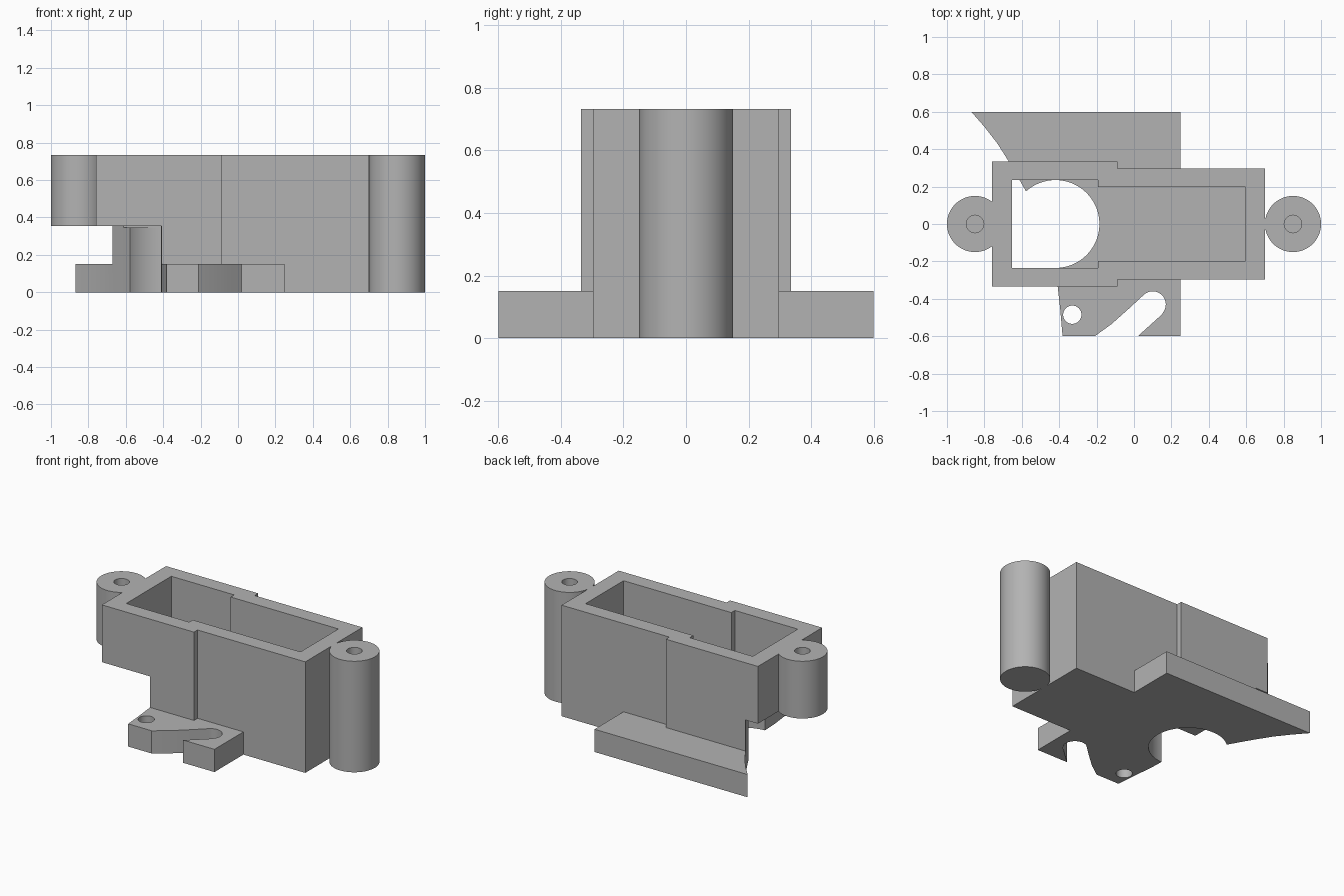
import bpy
import bmesh
from math import cos, sin, radians

if "Cube" in bpy.data.objects:
    bpy.data.objects.remove(bpy.data.objects["Cube"], do_unlink=True)

grey = bpy.data.materials.new("plain grey")
grey.use_nodes = True
grey.diffuse_color = (0.45, 0.45, 0.45, 1)
grey.node_tree.nodes["Principled BSDF"].inputs["Base Color"].default_value = grey.diffuse_color

TOP, UNDERCUT, FLOOR, PLATE = 0.733, 0.355, 0.345, 0.15


def arc(cx, cy, r, start, end, steps):
    angles = [radians(start + (end - start) * i / steps) for i in range(steps + 1)]
    return [(cx + r * cos(a), cy + r * sin(a)) for a in angles]


def prism(name, outline, z0, z1):
    """Extrude a closed outline between two heights."""
    bm = bmesh.new()
    face = bm.faces.new([bm.verts.new((x, y, z0)) for x, y in outline])
    extruded = bmesh.ops.extrude_face_region(bm, geom=[face])
    verts = [g for g in extruded["geom"] if isinstance(g, bmesh.types.BMVert)]
    bmesh.ops.translate(bm, verts=verts, vec=(0, 0, z1 - z0))
    bmesh.ops.recalc_face_normals(bm, faces=bm.faces)
    mesh = bpy.data.meshes.new(name)
    bm.to_mesh(mesh)
    bm.free()
    mesh.materials.append(grey)
    obj = bpy.data.objects.new(name, mesh)
    bpy.context.collection.objects.link(obj)
    return obj


def cylinder(name, x, y, r, z0, z1, sides=64):
    return prism(name, arc(x, y, r, 0, 360, sides)[:-1], z0, z1)


def combine(target, other, operation):
    mod = target.modifiers.new(operation.title(), "BOOLEAN")
    mod.object, mod.operation, mod.solver = other, operation, "EXACT"
    bpy.ops.object.select_all(action="DESELECT")
    bpy.context.view_layer.objects.active = target
    target.select_set(True)
    bpy.ops.object.modifier_apply(modifier=mod.name)
    bpy.data.objects.remove(other, do_unlink=True)


def stepped(x0, x1, x2, wide, narrow):
    """Symmetrical outline, wide on the left and narrow on the right."""
    half = [(x0, wide), (x1, wide), (x1, narrow), (x2, narrow)]
    return half + [(x, -y) for x, y in reversed(half)]


# Housing block standing on the mounting plate
housing = prism("housing", stepped(-0.76, -0.087, 0.70, 0.335, 0.298), 0, TOP)

# Mounting plate with a slanted slot open to the front
slot = [(0.02, -0.6), (0.15, -0.483)] + arc(0.1, -0.43, 0.07, -40, 135, 20)
slot += [(-0.03, -0.455), (-0.12, -0.535), (-0.21, -0.6)]
plate = prism("mounting_plate",
              [(-1, -0.6)] + slot[::-1] + [(0.248, -0.6), (0.248, 0.6), (-1, 0.6)], 0, PLATE)
combine(housing, plate, "UNION")

# Round opening and curved relief underneath the left end
relief = [(-1.2, 0.62), (-0.885, 0.62), (-0.87, 0.6), (-0.80, 0.52), (-0.73, 0.43),
          (-0.67, 0.335), (-0.62, 0.25)]
relief += arc(-0.42, 0, 0.235, 132, -88, 60)
relief += [(-0.408, -0.335), (-0.395, -0.45), (-0.382, -0.6), (-0.382, -0.65), (-1.2, -0.65)]
combine(housing, prism("relief_cutter", relief, -0.1, UNDERCUT), "DIFFERENCE")

# Open pocket from the top
combine(housing, prism("pocket_cutter", stepped(-0.652, -0.192, 0.595, 0.235, 0.198),
                       FLOOR, 1), "DIFFERENCE")

# Screw posts at both ends, with blind holes
for x, z0, neck in ((-0.85, UNDERCUT, -0.76), (0.85, 0, 0.70)):
    combine(housing, cylinder("post", x, 0, 0.15, z0, TOP), "UNION")
    bridge = [(neck - 0.02, -0.03), (neck + 0.02, -0.03), (neck + 0.02, 0.03), (neck - 0.02, 0.03)]
    combine(housing, prism("bridge", bridge, z0, TOP), "UNION")
    combine(housing, cylinder("post_hole", x, 0, 0.047, TOP - 0.3, 1, 32), "DIFFERENCE")

# Small through hole in the front ear
combine(housing, cylinder("ear_hole", -0.33, -0.485, 0.049, -0.1, 0.3, 32), "DIFFERENCE")

bpy.ops.object.shade_smooth_by_angle(angle=radians(25))
